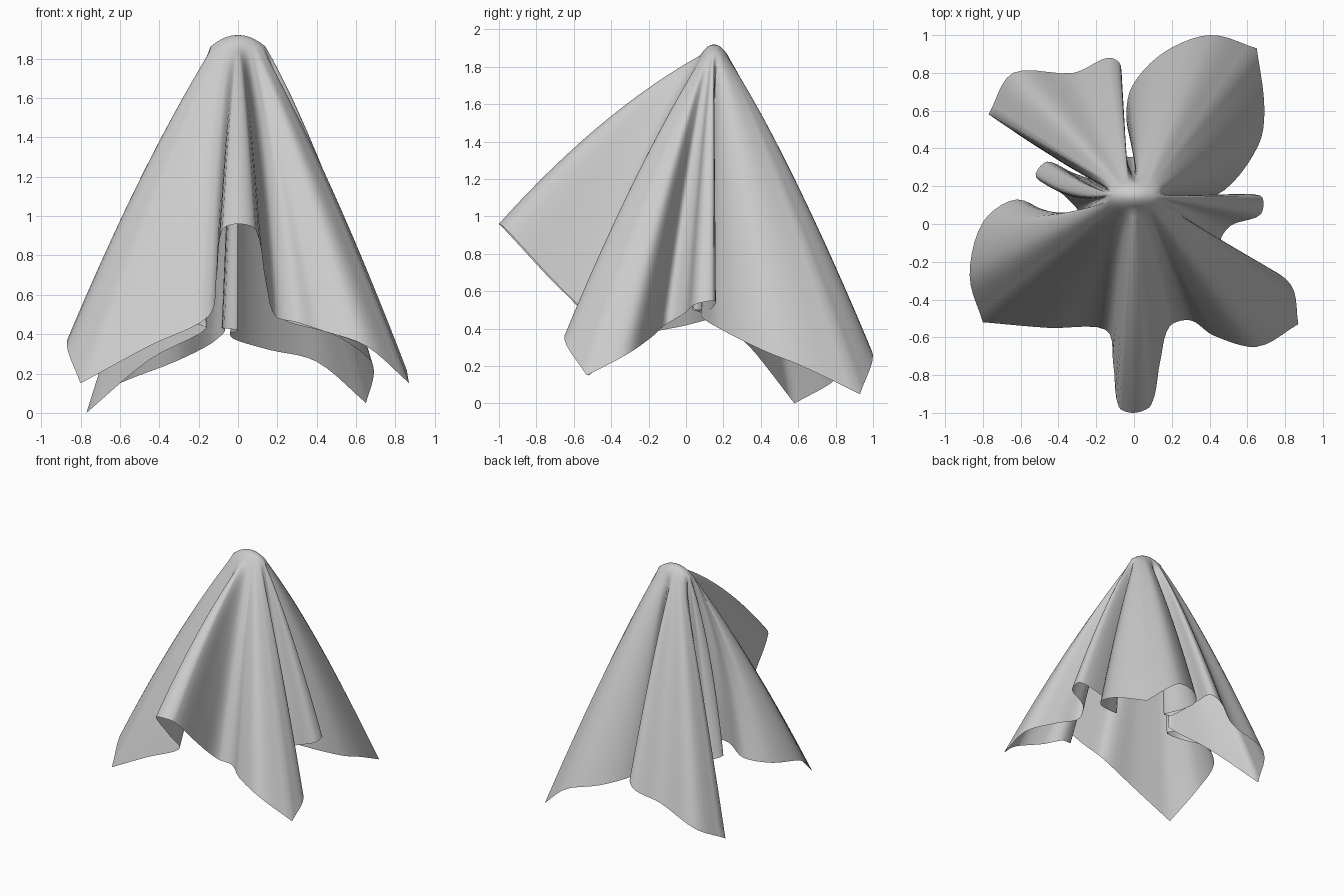
import bpy, bmesh, math
from mathutils import Vector

if "Cube" in bpy.data.objects:
    bpy.data.objects.remove(bpy.data.objects["Cube"])

# Hem of the cloth, counter-clockwise from the front fold (folds and valleys)
HEM = [
    (0, -1, .96), (.09, -.96, .93), (.14, -.72, .67), (.19, -.54, .49),
    (.3, -.51, .46), (.42, -.59, .42), (.65, -.65, .34), (.87, -.53, .15),
    (.83, -.32, .26), (.63, -.19, .35), (.46, -.11, .42), (.51, -.01, .48),
    (.67, .05, .53), (.67, .15, .55), (.42, .14, .51), (.24, .08, .47),
    (.48, .18, .40), (.66, .42, .28), (.69, .62, .20), (.65, .93, .05),
    (.40, 1.0, .26), (.16, .91, .32), (-.01, .73, .37), (-.04, .55, .40),
    (.0, .36, .42), (-.07, .38, .43), (-.08, .68, .43), (-.07, .84, .41),
    (-.14, .88, .35), (-.32, .80, .26), (-.64, .80, .13), (-.77, .58, .0),
    (-.45, .37, .27), (-.16, .22, .43), (-.32, .27, .46), (-.46, .33, .48),
    (-.52, .25, .50), (-.38, .16, .50), (-.29, .05, .50), (-.42, .04, .50),
    (-.62, .13, .46), (-.80, .01, .42), (-.87, -.27, .35), (-.80, -.52, .15),
    (-.45, -.55, .34), (-.15, -.56, .49), (-.11, -.74, .68), (-.08, -.97, .93),
]
CORNERS = {7, 19, 31, 43}
SUB, DOME_ROWS, ROWS = 5, 4, 28


def smooth_loop(points, sub):
    """Closed Catmull-Rom curve through the points, sharp at the cloth corners."""
    pts, out = [Vector(p) for p in points], []
    n = len(pts)
    for i in range(n):
        a, b, c, d = (pts[(i + k) % n] for k in (-1, 0, 1, 2))
        m = (c - b).length
        t1 = (c - a) * m / ((b - a).length + m)
        t2 = (d - b) * m / ((d - c).length + m)
        if i in CORNERS:
            t1 = c - b
        if (i + 1) % n in CORNERS:
            t2 = c - b
        for k in range(sub):
            t = k / sub
            out.append(b * (2*t**3 - 3*t**2 + 1) + t1 * (t**3 - 2*t**2 + t)
                       + c * (3*t**2 - 2*t**3) + t2 * (t**3 - t**2))
    return out


hem = smooth_loop(HEM, SUB)
n = len(hem)

# Angle around the peak follows distance along the hem
lengths = [0]
for i in range(n):
    lengths.append(lengths[-1] + (hem[(i + 1) % n] - hem[i]).length)
total = lengths[-1]
angles = [-math.pi / 2 + 2 * math.pi * l / total for l in lengths[:n]]
axis = Vector((0, .15, 0))


def averaged(i, width):
    """Hem point averaged with its neighbours along the hem."""
    s, wsum = Vector((0, 0, 0)), 0
    for j in range(n):
        d = abs(lengths[i] - lengths[j])
        d = min(d, total - d)
        w = math.exp(-(d / width) ** 2) * (lengths[j + 1] - lengths[j - 1 if j else 0])
        s += hem[j] * w
        wsum += w
    return s / wsum


# Near the peak the valleys are stretched outward into shallow webs
webs = []
for i, h in enumerate(hem):
    s = averaged(i, .5)
    depth = (s - axis).xy.length - (h - axis).xy.length
    k = max(0, min(1, depth / .15))
    k *= .75 if h.y < 0 else max(.3, .75 - 3 * h.y)
    webs.append((s - h) * k)


def dome(a, r):
    return Vector((.14 * r * math.cos(a), .15 + .075 * r * math.sin(a), 1.92 - .06 * r * r))


def cloth_point(i, t):
    h = hem[i]
    p = dome(angles[i], 1).lerp(h + webs[i] * (1 - t) ** 1.3, t)
    back = max(0, min(1, h.y + .6))
    p.z += .30 * t * (1 - t) + .12 * back * t * (1 - t) ** 3
    # left side fold leans forward half way down
    p.y -= .28 * t * (1 - t) * math.exp(-((h.x + .6) ** 2 + (h.y - .1) ** 2) / .05)
    return p


bm = bmesh.new()
peak = bm.verts.new((0, .15, 1.92))
rings = []
# Rounded peak
for j in range(1, DOME_ROWS + 1):
    rings.append([bm.verts.new(dome(a, j / DOME_ROWS)) for a in angles])
# Hanging folds from peak to hem
for j in range(1, ROWS + 1):
    rings.append([bm.verts.new(cloth_point(i, j / ROWS)) for i in range(n)])
for i in range(n):
    k = (i + 1) % n
    bm.faces.new((peak, rings[0][i], rings[0][k]))
    for r0, r1 in zip(rings, rings[1:]):
        bm.faces.new((r0[i], r1[i], r1[k], r0[k]))
for f in bm.faces:
    f.smooth = True

mesh = bpy.data.meshes.new("draped_cloth")
bm.to_mesh(mesh)
bm.free()
bpy.context.collection.objects.link(bpy.data.objects.new("draped_cloth", mesh))
